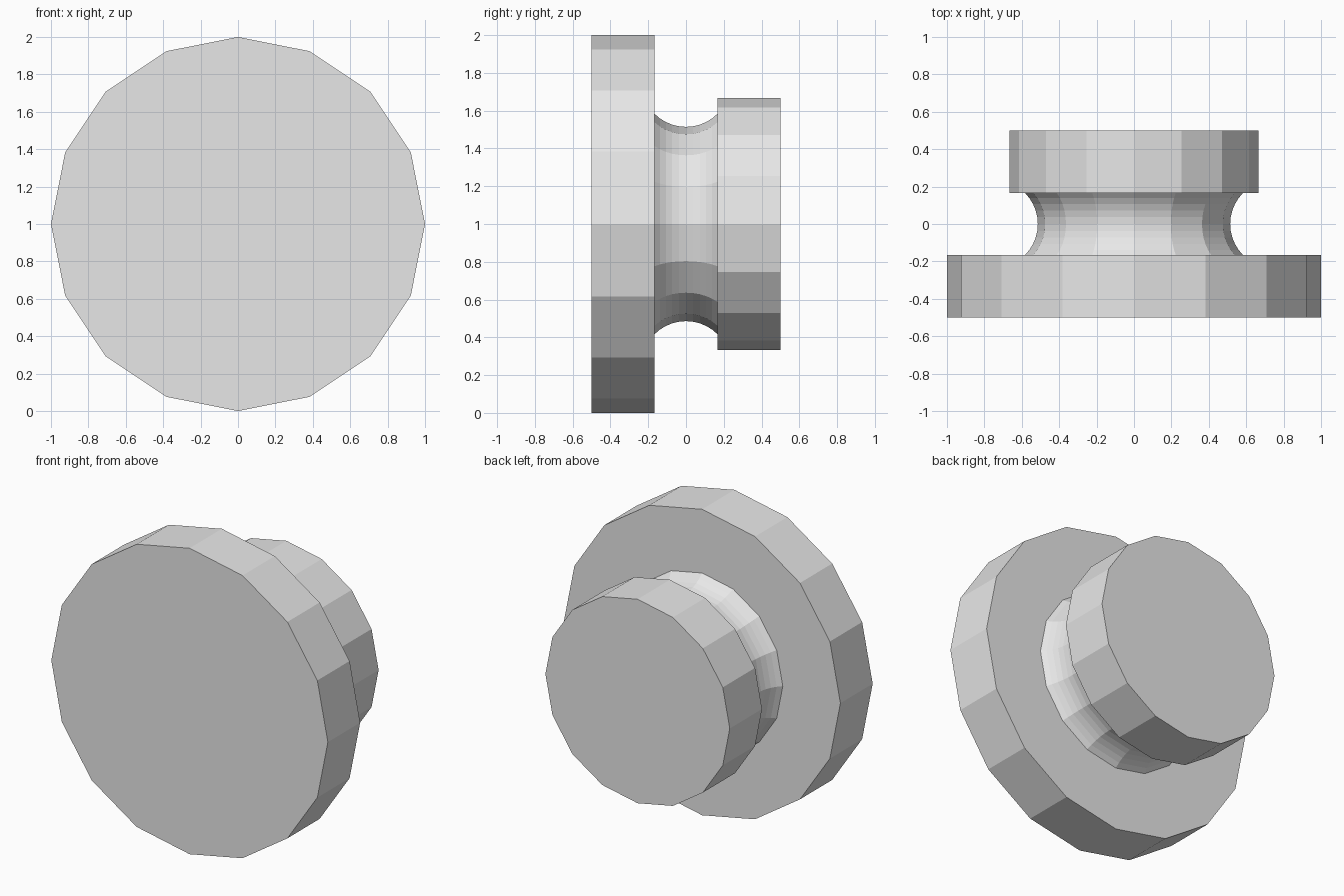
import bpy
import math

cube = bpy.data.objects.get("Cube")
if cube:
    bpy.data.objects.remove(cube, do_unlink=True)

SIDES = 16
AXIS_Z = 1.0
THIRD = 1 / 3

grey = bpy.data.materials.new("plain grey")
grey.use_nodes = True
grey.diffuse_color = (0.8, 0.8, 0.8, 1)
grey.node_tree.nodes["Principled BSDF"].inputs["Base Color"].default_value = grey.diffuse_color


def lathe(name, profile):
    """Turn (y, radius) points around the horizontal axis and cap both ends."""
    verts, faces = [], []
    for y, radius in profile:
        for i in range(SIDES):
            a = math.tau * i / SIDES
            verts.append((radius * math.sin(a), y, AXIS_Z + radius * math.cos(a)))
    for r in range(len(profile) - 1):
        for i in range(SIDES):
            j = (i + 1) % SIDES
            a, b = r * SIDES, (r + 1) * SIDES
            faces.append((a + i, a + j, b + j, b + i))
    last = (len(profile) - 1) * SIDES
    faces.append(tuple(reversed(range(SIDES))))
    faces.append(tuple(range(last, last + SIDES)))
    mesh = bpy.data.meshes.new(name)
    mesh.from_pydata(verts, [], faces)
    mesh.flip_normals()
    mesh.materials.append(grey)
    obj = bpy.data.objects.new(name, mesh)
    bpy.context.collection.objects.link(obj)
    return obj


# Wide front disc and smaller back disc
lathe("front_disc", [(-0.5, 1), (-THIRD / 2, 1)])
lathe("back_disc", [(THIRD / 2, 2 * THIRD), (0.5, 2 * THIRD)])

# Waisted neck: a quarter-circle groove between the discs
STEPS = 10
groove = THIRD / math.sqrt(2)
neck = []
for k in range(STEPS + 1):
    a = math.radians(-45 + 90 * k / STEPS)
    neck.append((groove * math.sin(a), 0.75 - groove * math.cos(a)))
lathe("neck", neck)
